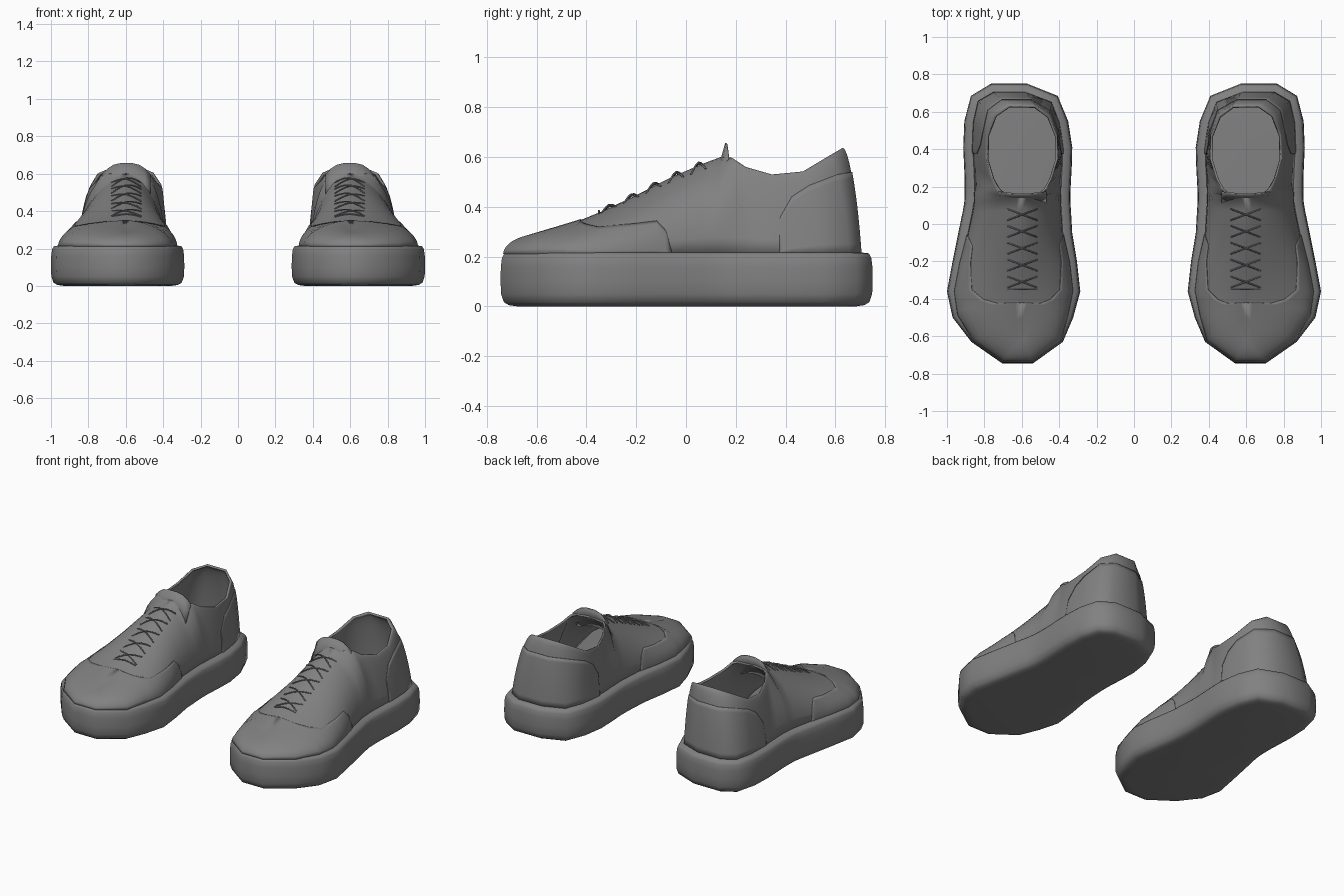
import bpy, bmesh, math
from mathutils import Vector

if "Cube" in bpy.data.objects:
    bpy.data.objects.remove(bpy.data.objects["Cube"])

grey = bpy.data.materials.new("mid_grey")
grey.diffuse_color = (0.22, 0.22, 0.22, 1)
grey.use_nodes = True
grey.node_tree.nodes["Principled BSDF"].inputs["Base Color"].default_value = grey.diffuse_color

# Stations toe to heel: outline y, inner x, outer x | crest y, half width, height
STATIONS = [
    (-.745, .54, .705, -.61, 0, .285), (-.63, .38, .87, -.50, 0, .32),
    (-.50, .325, .97, -.42, 0, .347), (-.36, .287, 1.0, -.33, 0, .385),
    (-.20, .305, .97, -.20, 0, .447), (-.05, .33, .94, -.05, 0, .523),
    (.07, .337, .915, .08, 0, .578), (.12, .34, .907, .145, 0, .602),
    (.17, .34, .905, .15, .09, .60), (.23, .337, .905, .185, .125, .597),
    (.30, .333, .908, .24, .155, .56), (.41, .33, .913, .345, .19, .53),
    (.55, .352, .907, .47, .187, .542), (.685, .408, .872, .575, .145, .605),
    (.75, .57, .765, .63, .07, .637)]
N = len(STATIONS)
CX, BASE = .597, .21


def finish(name, verts, faces, thickness=0, offset=-1, angle=40):
    me = bpy.data.meshes.new(name)
    me.from_pydata([tuple(v) for v in verts], [], faces)
    bm = bmesh.new()
    bm.from_mesh(me)
    bmesh.ops.remove_doubles(bm, verts=bm.verts, dist=.0005)
    bm.to_mesh(me)
    bm.free()
    ob = bpy.data.objects.new(name, me)
    bpy.context.collection.objects.link(ob)
    me.materials.append(grey)
    bpy.ops.object.select_all(action='DESELECT')
    bpy.context.view_layer.objects.active = ob
    ob.select_set(True)
    bpy.ops.object.shade_smooth_by_angle(angle=math.radians(angle))
    if thickness:
        m = ob.modifiers.new("thickness", 'SOLIDIFY')
        m.thickness, m.offset = thickness, offset
    m = ob.modifiers.new("pair", 'MIRROR')
    m.use_mirror_merge = False
    return ob


# Outline ring, counterclockwise from the toe, with outward normals
ring = [(s[2], s[0]) for s in STATIONS] + [(s[1], s[0]) for s in reversed(STATIONS)]
R = len(ring)
normals = []
for i in range(R):
    p, a, b = (Vector(ring[k % R]) for k in (i, i - 1, i + 1))
    d = (p - a).normalized() + (b - p).normalized()
    normals.append(Vector((d.y, -d.x)).normalized())


def inset(i, d):
    return Vector(ring[i]) - normals[i] * d


def rib(i, v):
    """Point on the upper: rib i of the ring, v = 0 at the sole, 1 at the crest."""
    k = i if i < N else R - 1 - i
    side = 1 if i < N else -1
    st = STATIONS[k]
    b = inset(i, .015 if k < 2 else .032 if k < 3 else .042 if k < 5 else .05)
    a = v * math.pi / 2
    lean = 1 - math.sin(a)
    c = max(math.cos(a), 0) ** (1.25 if k < 9 else 1)
    if k > 8:  # straighter walls around the collar, rounder at the heel
        m = .6 if k > 12 else .35
        c = m * c + (1 - m) * lean
    x = CX + side * st[4]
    return Vector((x + (b.x - x) * c, st[3] + (b.y - st[3]) * c,
                   BASE + (st[5] - BASE) * math.sin(a)))


def surface(s, side, v):
    k = min(int(s), N - 2)
    i, j = (k, k + 1) if side > 0 else (R - 1 - k, R - 2 - k)
    return rib(i, v).lerp(rib(j, v), s - k)


def strips(rows, cyclic=False):
    n, w = len(rows), len(rows[0])
    faces = []
    for i in range(n if cyclic else n - 1):
        j = (i + 1) % n
        faces += [(i * w + k, j * w + k, j * w + k + 1, i * w + k + 1) for k in range(w - 1)]
    return [p for r in rows for p in r], faces


# Sole: rounded side wall swept around the outline
PROFILE = [(.07, 0), (.035, .005), (.014, .017), (.002, .05), (0, .1), (.001, .16),
           (.006, .195), (.016, .213), (.06, .218)]
rows = [[(*inset(i, d), z) for d, z in PROFILE] for i in range(R)]
v, f = strips(rows, True)
w = len(PROFILE)
f += [tuple(i * w for i in reversed(range(R))), tuple(i * w + w - 1 for i in range(R))]
finish("sole", v, f, angle=75)

# Upper with an open collar
SEG = 9
rows = [[rib(i, k / SEG) for k in range(SEG + 1)] for i in range(R)]
finish("upper", *strips(rows, True), thickness=.014, angle=75)


# Raised panels, each bounded by a height limit along the stations
def panel(name, limits, first_side):
    path = [(s, first_side, h) for s, h in limits] + \
           [(s, -first_side, h) for s, h in reversed(limits)]
    rows = [[surface(s, sd, h * k / 9) for k in range(10)] for s, sd, h in path]
    finish(name, *strips(rows), thickness=.004, offset=1, angle=75)


panel("toe_panel", [(5, .02), (4.85, .2), (4.6, .31), (4, .34), (3, .42), (2.5, .55),
                    (2.2, .7), (2, 1), (1, 1), (0, 1)], -1)
panel("heel_panel", [(10.7, .02), (10.9, .3), (11.4, .5), (12, .62), (13, .6), (14, .56)], 1)

# Tongue rising at the front of the opening
rows = []
for x in (-.13, -.1, -.07, -.03, .03, .07, .1, .13):
    top = .657 - max(0, abs(x) - .03) ** 2 * 6
    back = .6 * x * x
    rows.append([(CX + x, .10 + back, .52 - x * x * 2), (CX + x, .138 + back, .592 - x * x * 2),
                 (CX + x, .157 + back, top)])
finish("tongue", *strips(rows), thickness=.008, offset=-1, angle=60)


# Laces: a bar at the bottom, then crossed pairs up the front
def on_top(x, y):
    k = max(i for i in range(7) if STATIONS[i][3] <= y)
    a, b = STATIONS[k], STATIONS[k + 1]
    t = (y - a[3]) / (b[3] - a[3])
    z = a[5] + (b[5] - a[5]) * t
    half = .33 + (.26 - .33) * (y + .36) / .5
    q = abs(x) / half  # same section curve as the upper
    return BASE + (z - BASE) * math.sqrt(1 - q ** 1.6)


cu = bpy.data.curves.new("laces", 'CURVE')
cu.dimensions = '3D'
cu.bevel_depth, cu.bevel_resolution = .0038, 1
cu.use_fill_caps = True


def lace(a, b, lift):
    for sign in (1, -1):
        sp = cu.splines.new('POLY')
        sp.points.add(6)
        for n in range(7):
            t = n / 6
            x, y = a[0] + (b[0] - a[0]) * t, a[1] + (b[1] - a[1]) * t
            z = on_top(x, y) + lift * math.sin(math.pi * t)
            sp.points[n].co = (sign * (CX + x), y, z + .002, 1)


lace((-.08, -.35), (.08, -.35), .006)
for n in range(5):
    y = -.34 + n * .09
    lace((-.08, y), (.08, y + .06), .005)
    lace((.08, y), (-.08, y + .06), .011)
laces = bpy.data.objects.new("laces", cu)
bpy.context.collection.objects.link(laces)
cu.materials.append(grey)
